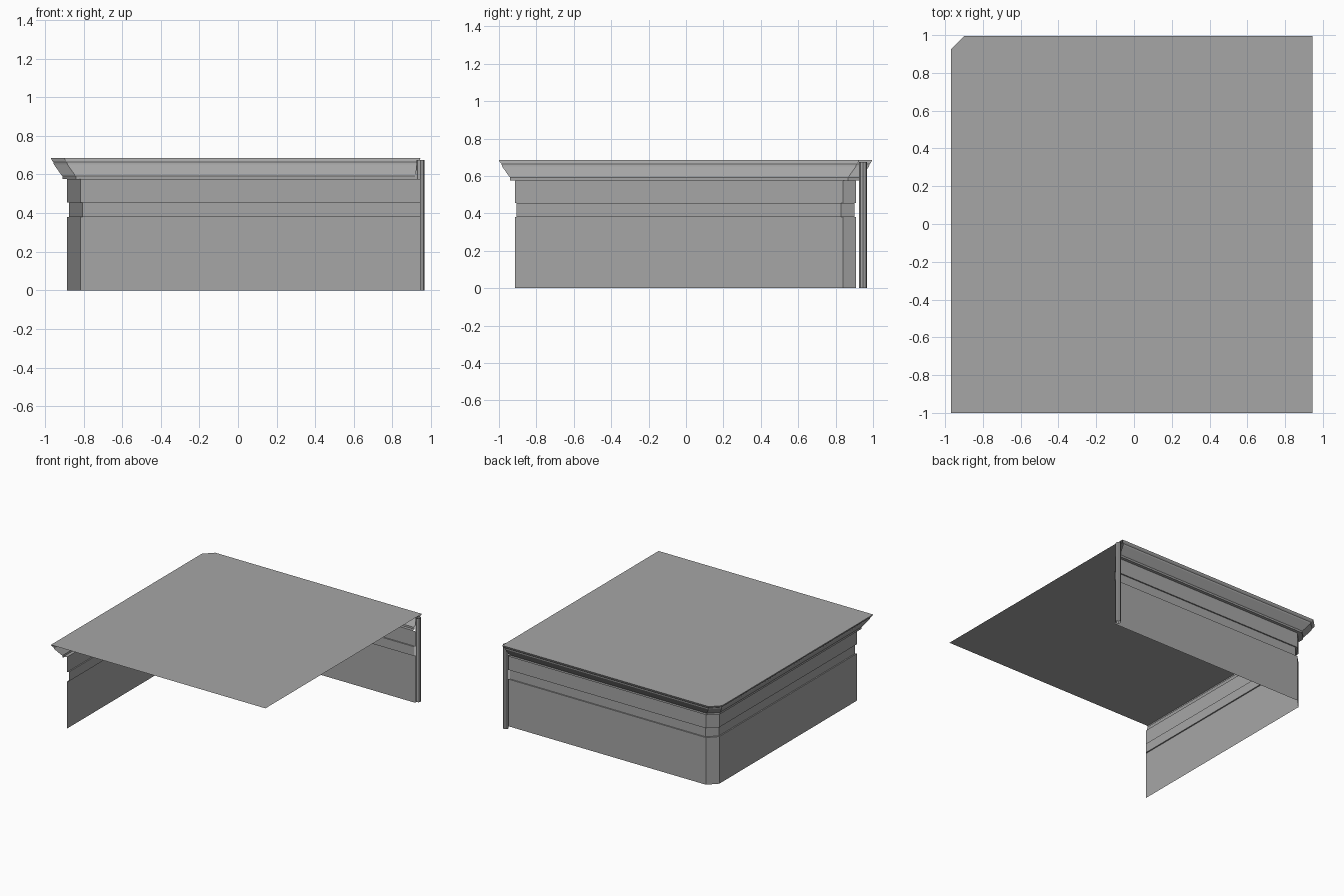
import bpy, math

cube = bpy.data.objects.get("Cube")
if cube:
    bpy.data.objects.remove(cube)

stone = bpy.data.materials.new("plain grey")
stone.use_nodes = True
grey = (0.38, 0.38, 0.38, 1)
stone.diffuse_color = grey
stone.node_tree.nodes["Principled BSDF"].inputs["Base Color"].default_value = grey

TOP = 0.685
END = 0.945


def make(name, verts, faces):
    mesh = bpy.data.meshes.new(name)
    mesh.from_pydata(verts, [], faces)
    mesh.materials.append(stone)
    obj = bpy.data.objects.new(name, mesh)
    bpy.context.collection.objects.link(obj)
    return obj


def outline(o, z, end=END):
    """Plan of the two walls and clipped corner, pushed outward by o."""
    return [(-0.885 - o, -0.915 - o, z), (-0.885 - o, 0.84 + o, z),
            (-0.815 - o, 0.91 + o, z), (end, 0.91 + o, z)]


def sweep(name, profile):
    """Open shell following the outline, one strip per profile step."""
    verts = [p for row in profile for p in outline(*row)]
    faces = []
    for r in range(len(profile) - 1):
        for i in range(3):
            a = r * 4 + i
            faces.append((a + 1, a, a + 4, a + 5))
    return make(name, verts, faces)


# walls with a shallow recessed band
sweep("walls", [(0, 0), (0, 0.38), (-0.01, 0.38),
                (-0.01, 0.455), (0, 0.455), (0, 0.577)])

# flared cornice under the roof, its free end slightly set back
sweep("cornice", [(0, 0.577, 0.92), (0.025, 0.577, 0.92), (0.025, 0.592, 0.92),
                  (0.03, 0.597, 0.92), (0.069, 0.652, 0.928),
                  (0.071, 0.664, 0.93), (0.079, 0.672, 0.94),
                  (0.085, TOP, END)])

# flat roof sheet
rim = outline(0.085, TOP) + [(END, -1, TOP)]
make("roof", rim, [tuple(reversed(range(len(rim))))])

# open eight-sided corner post
sides = 8
ring = [(0.946 + 0.021 * math.cos(2 * math.pi * i / sides),
         0.947 + 0.021 * math.sin(2 * math.pi * i / sides)) for i in range(sides)]
make("corner_post", [(x, y, z) for z in (0, 0.675) for x, y in ring],
     [(i, (i + 1) % sides, (i + 1) % sides + sides, i + sides) for i in range(sides)])
